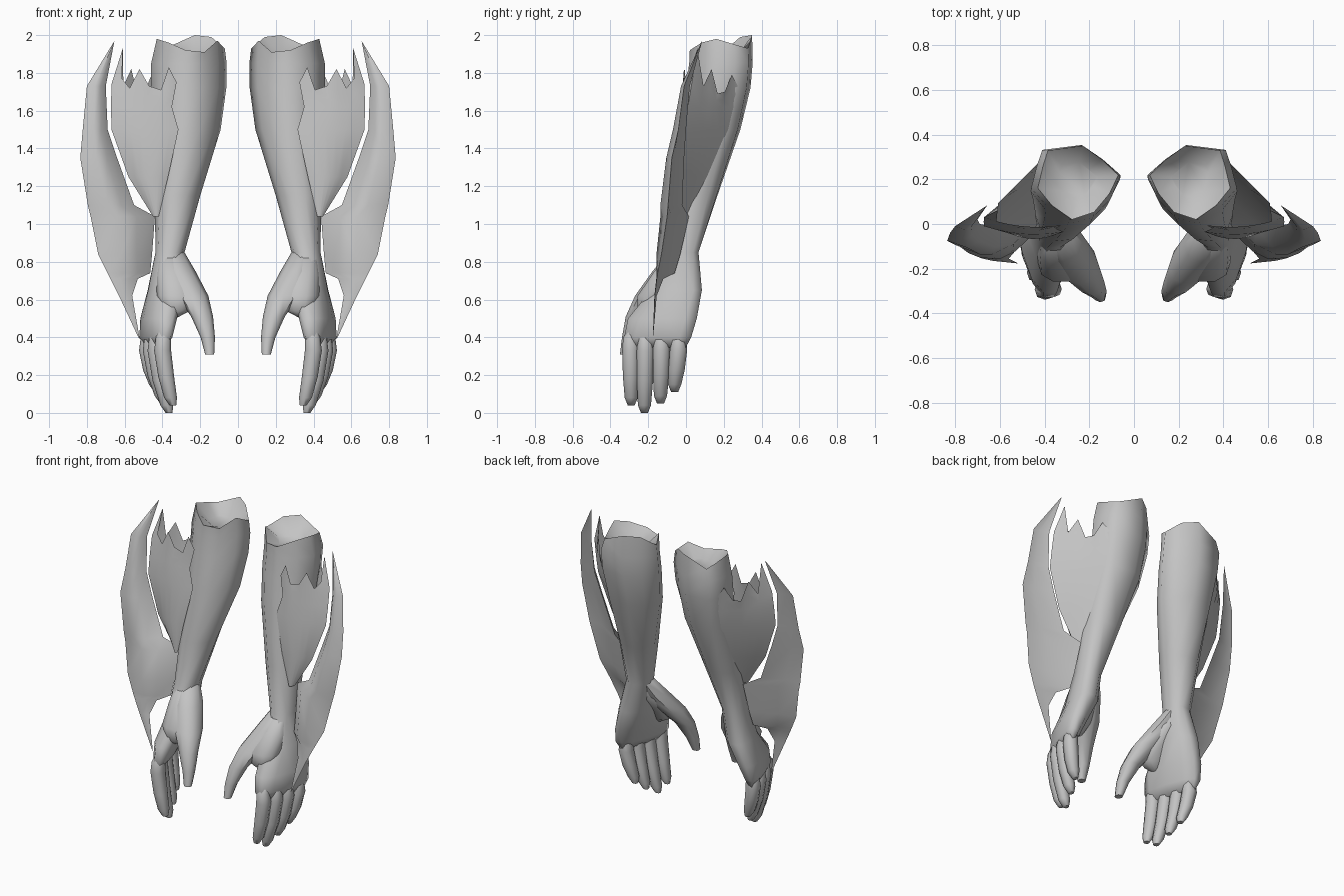
import bpy, bmesh, math
from mathutils import Vector

cube = bpy.data.objects.get("Cube")
if cube:
    bpy.data.objects.remove(cube, do_unlink=True)

grey = bpy.data.materials.new("plain grey")
grey.use_nodes = True
colour = (0.55, 0.55, 0.55, 1)
grey.diffuse_color = colour
grey.node_tree.nodes["Principled BSDF"].inputs["Base Color"].default_value = colour

# Angular outline of the upper forearm, as a unit profile
ELBOW = [(1, -.15), (.87, .45), (.75, .87), (-.12, 1), (-.6, .62),
         (-1, .2), (-.78, -.3), (-.4, -.8), (.15, -1), (.65, -.62)]


def ring(cx, cy, rx, ry, z, tilt=0.0, angular=0.0, sides=10):
    """Horizontal, slightly boxy oval; tilt shears x along y."""
    points = []
    for k in range(sides):
        a = math.tau * k / sides
        c, s = math.cos(a), math.sin(a)
        unit = Vector((math.copysign(abs(c) ** 0.85, c), math.copysign(abs(s) ** 0.85, s)))
        if angular:
            unit = unit.lerp(Vector(ELBOW[k]), angular)
        dx, dy = rx * unit.x, ry * unit.y
        points.append(Vector((cx + dx + tilt * dy, cy + dy, z)))
    return points


def loft(name, rows, closed=True, cap_start=False, cap_end=False, sharp=60):
    """Skin rows of points, and mirror the result to the other arm."""
    bm = bmesh.new()
    grid = [[bm.verts.new(p) for p in row] for row in rows]
    n = len(grid[0])
    for a, b in zip(grid, grid[1:]):
        for k in range(n if closed else n - 1):
            j = (k + 1) % n
            bm.faces.new((a[k], b[k], b[j], a[j]))
    if cap_start:
        bm.faces.new(grid[0])
    if cap_end:
        bm.faces.new(grid[-1][::-1])
    bmesh.ops.remove_doubles(bm, verts=bm.verts[:], dist=0.0005)
    bmesh.ops.recalc_face_normals(bm, faces=bm.faces[:])
    mesh = bpy.data.meshes.new(name)
    bm.to_mesh(mesh)
    bm.free()
    mesh.materials.append(grey)
    mesh.shade_smooth()
    mesh.set_sharp_from_angle(angle=math.radians(sharp))
    obj = bpy.data.objects.new(name, mesh)
    bpy.context.collection.objects.link(obj)
    mirror = obj.modifiers.new("other arm", "MIRROR")
    mirror.use_mirror_merge = False


# Forearm and palm: a tube with a wavy upper rim and a shallow bowl inside it
arm = [ring(*r) for r in (
    (.255, .195, .09, .08, 1.88, 0, 1),
    (.25, .185, .18, .165, 1.95, 0, 1),
    (.26, .185, .20, .168, 1.85, 0, 1),
    (.262, .17, .20, .172, 1.72, 0, .9),
    (.272, .13, .18, .16, 1.5, 0, .7),
    (.32, .045, .12, .125, 1.15, 0, .3),
    (.36, -.02, .077, .09, .85),
    (.385, -.05, .09, .14, .65, .2),
    (.42, -.125, .08, .19, .5, .25),
    (.435, -.15, .062, .185, .40, .3),
    (.44, -.155, .025, .16, .345, .3),
)]
rim = (1.98, 1.95, 1.93, 2.0, 1.99, 1.93, 1.97, 1.91, 1.92, 1.96)
for point, height in zip(arm[1], rim):
    point.z = height
loft("forearm", arm, cap_start=True, cap_end=True, sharp=80)


def digit(name, path, radii):
    """Tapering finger through the path points, with a blunt tip."""
    rows = [ring(x, y, r, r * 1.02, z, sides=8) for (x, y, z), r in zip(path, radii)]
    loft(name, rows, cap_start=True, cap_end=True)


# Fingers: knuckle x, y, then tip x, y, z
fingers = {
    "index_finger": (.395, -.292, .345, -.29, .04),
    "middle_finger": (.43, -.215, .365, -.22, .0),
    "ring_finger": (.455, -.13, .395, -.135, .05),
    "little_finger": (.475, -.04, .425, -.06, .11),
}
for name, (x, y, tx, ty, tz) in fingers.items():
    root_y = y * .8 - .02
    path = [(.42 + .25 * (root_y + .125), root_y, .5), (x, y, .4), (x + .004, y, .33),
            (x * .7 + tx * .3, (y + ty) / 2, tz * .5 + .17),
            (tx + .012, ty, tz + .04), (tx, ty, tz)]
    digit(name, path, (.012, .04, .045, .042, .034, .018))

# Thumb reaching forward and inward from the wrist
digit("thumb",
      [(.355, -.02, .87), (.31, -.09, .75), (.24, -.185, .62), (.19, -.26, .51),
       (.16, -.30, .40), (.15, -.325, .31)],
      (.06, .085, .083, .058, .038, .024))

# Fleshy web between thumb and index finger
loft("thumb_web", [ring(*r) for r in (
    (.36, -.03, .065, .07, .85),
    (.34, -.09, .095, .095, .73),
    (.325, -.17, .105, .09, .62),
    (.325, -.2, .07, .06, .54),
    (.35, -.2, .02, .02, .5),
)], cap_start=True, cap_end=True)

# Torn web: a V-shaped sheet folded around the outside of the forearm
# each row: height, front edge, outer fold, back edge
web_rows = (
    (1.75, (.325, -.005), (.67, .03), (.42, .28)),
    (1.62, (.35, -.02), (.672, .01), (.40, .27)),
    (1.5, (.315, -.035), (.67, -.01), (.39, .25)),
    (1.25, (.37, -.055), (.58, -.03), (.39, .15)),
    (1.04, (.42, -.05), (.45, -.03), (.42, .02)),
)
front_steps = (0, .12, .24, .42, .57, .72, .84, 1)
back_steps = (.25, .42, .55, .7, .85, 1)
torn = (1.75, 1.83, 1.71, 1.73, 1.82, 1.72, 1.77, 1.93,
        1.73, 1.82, 1.69, 1.70, 1.79, 1.72)
web = []
for z, front, fold, back in web_rows:
    f, o, b = (Vector((*p, z)) for p in (front, fold, back))
    row = [f.lerp(o, t) - Vector((0, .09 * t * (1 - t), 0)) for t in front_steps]
    row += [o.lerp(b, t) for t in back_steps]
    web.append(row)
for point, height in zip(web[0], torn):
    point.z = height
web[0][7].x, web[0][7].y = .61, .06
# keep a full-width row under the fold's spike
web.insert(1, [p.lerp(q, .5) for p, q in zip(web[0], web[1])])
web[1][7] = Vector((.67, .03, 1.74))
loft("torn_web", web, closed=False, sharp=80)

# Outer fin: a thin ridged blade from above the elbow to the knuckles
# each row: height, inner edge, outer edge, ridge height
fin_rows = (
    (1.965, (.655, .085), (.657, .083), .001),
    (1.73, (.70, .02), (.80, -.01), .028),
    (1.5, (.69, .0), (.822, -.04), .045),
    (1.35, (.64, -.01), (.835, -.075), .055),
    (1.10, (.55, -.02), (.795, -.095), .07),
    (1.04, (.44, .015), (.78, -.1), .08),
    (.84, (.455, -.03), (.74, -.13), .065),
    (.74, (.465, -.06), (.69, -.15), .04),
    (.71, (.53, -.12), (.675, -.155), .015),
    (.62, (.56, -.155), (.63, -.165), .006),
    (.39, (.52, -.175), (.523, -.175), .001),
)
fin = []
for z, inner, outer, ridge in fin_rows:
    i, o = Vector((*inner, z)), Vector((*outer, z))
    side = Vector((o.y - i.y, i.x - o.x, 0)).normalized() * ridge
    fin.append([i, i.lerp(o, .35) + side * .85, i.lerp(o, .65) + side, o,
                i.lerp(o, .6) + side * .3])
loft("outer_fin", fin, cap_start=True, cap_end=True, sharp=75)
